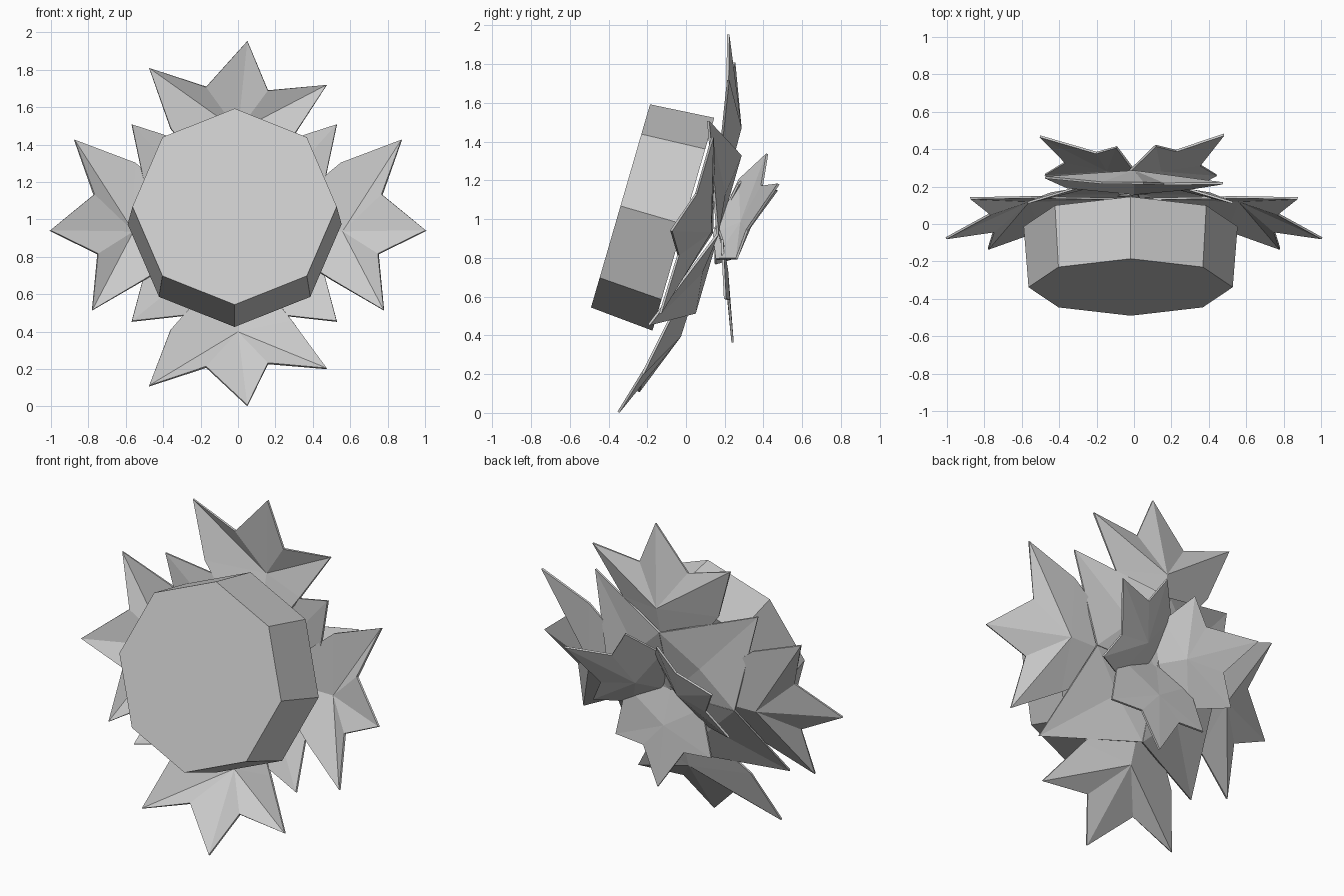
import bpy, bmesh
from math import radians, sin, cos, pi
from mathutils import Matrix, Vector

if "Cube" in bpy.data.objects:
    bpy.data.objects.remove(bpy.data.objects["Cube"])

# Shared tilted frame: x right, y towards the back, z along the flower face
TILT = Matrix.Translation((0, 0, 0.97)) @ Matrix.Rotation(radians(-16.2), 4, 'X')


def add_object(name, verts, faces, thickness=0.0):
    mesh = bpy.data.meshes.new(name)
    mesh.from_pydata([TILT @ Vector(v) for v in verts], [], faces)
    bm = bmesh.new()
    bm.from_mesh(mesh)
    bmesh.ops.recalc_face_normals(bm, faces=bm.faces)
    bm.to_mesh(mesh)
    bm.free()
    obj = bpy.data.objects.new(name, mesh)
    bpy.context.collection.objects.link(obj)
    if thickness:
        mod = obj.modifiers.new("thickness", 'SOLIDIFY')
        mod.thickness = thickness
        mod.offset = 0
    return obj


def petal(name, centre, outline, angle, flip=1, shift=0.0):
    """Fan of facets; points are (sideways, outwards, back), angle clockwise from top."""
    a = radians(angle)
    verts = []
    for side, out, back in [centre] + outline:
        side *= flip
        verts.append((side * cos(a) + out * sin(a) + shift, back,
                      out * cos(a) - side * sin(a)))
    n = len(outline)
    faces = [(0, i + 1, (i + 1) % n + 1) for i in range(n)]
    add_object(name, verts, faces, 0.012)


# Eight-sided flower centre, slightly wider at the back
verts = []
for r, y in ((0.546, -0.352), (0.572, -0.014)):
    verts += [(r * sin(i * pi / 4) - 0.018, y, r * cos(i * pi / 4)) for i in range(8)]
faces = [tuple(range(8)), tuple(range(15, 7, -1))]
faces += [(i, (i + 1) % 8, (i + 1) % 8 + 8, i + 8) for i in range(8)]
add_object("flower_centre", verts, faces)

# Outer ring: four three-pointed petals, ridged along the middle
outer = [(0, 0.10, 0.14), (-0.36, 0.55, 0.045), (-0.475, 0.875, 0.005),
         (-0.17, 0.77, 0.005), (0.05, 1.005, -0.065), (0.16, 0.75, 0.005),
         (0.475, 0.78, 0.0), (0.29, 0.50, 0.05)]
for name, angle, flip, grow in (("top", 0, 1, 0), ("right", 90, 1, 0),
                                ("bottom", 180, -1, 0.02), ("left", 270, -1, 0)):
    pts = [(s, o + grow, b) for s, o, b in outer]
    petal("outer_petal_" + name, (0.0, 0.56, 0.13), pts, angle, flip)

# Middle ring: four kite-shaped petals on the diagonals
kite = [(0, 0.0, 0.17), (-0.30, 0.30, 0.17), (0, 0.775, -0.04), (0.30, 0.30, 0.17)]
for i in range(4):
    petal(f"middle_petal_{i + 1}", (0, 0.30, 0.145), kite, 45 + 90 * i, shift=-0.02)

# Inner ring: three small petals bent backwards
inner = [(-0.02, -0.05, 0.15), (-0.24, 0.03, 0.20), (-0.32, 0.28, 0.30),
         (-0.14, 0.29, 0.31), (0.02, 0.515, 0.40), (0.13, 0.31, 0.32),
         (0.33, 0.31, 0.30), (0.27, 0.02, 0.20)]
for name, angle in (("right", 57), ("bottom", 180), ("left", -57)):
    pts = inner
    if name != "bottom":
        pts = [(s, max(o * 1.14, 0.14 if abs(s) > 0.2 else 0.02), b) for s, o, b in inner]
    petal("inner_petal_" + name, (0, 0.17, 0.27), pts, angle, -1)
